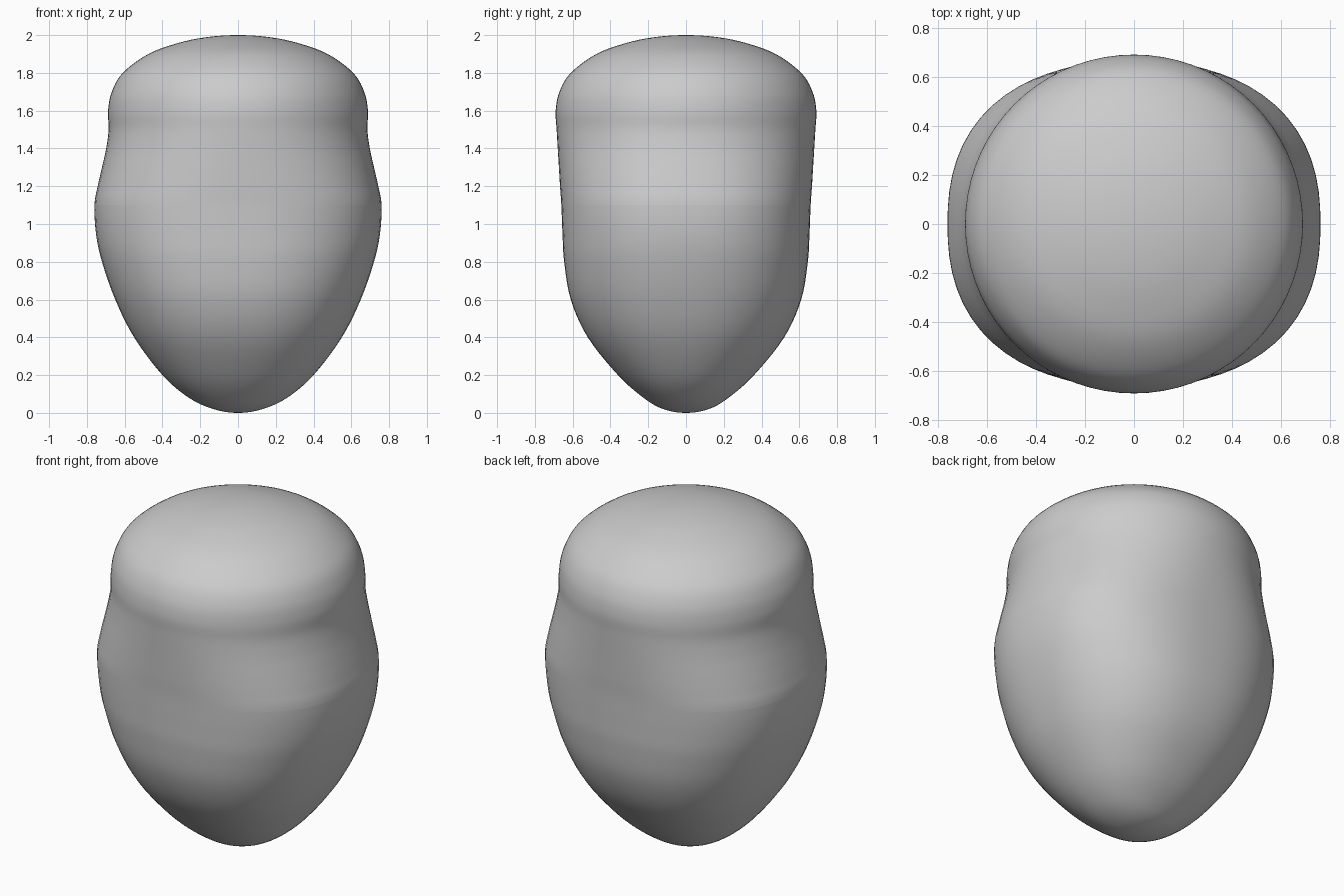
import bpy, bmesh, math

if "Cube" in bpy.data.objects:
    bpy.data.objects.remove(bpy.data.objects["Cube"])

SIDES, STEPS = 72, 5

# Profile stations: height, half width x, half depth y, roundness exponent
STATIONS = [
    (0.0, 0.0, 0.0, 2.1), (0.02, 0.13, 0.12, 2.1), (0.08, 0.26, 0.225, 2.15),
    (0.2, 0.40, 0.36, 2.2), (0.4, 0.55, 0.52, 2.25), (0.6, 0.65, 0.61, 2.3),
    (0.8, 0.72, 0.645, 2.35), (0.95, 0.752, 0.654, 2.37), (1.1, 0.76, 0.66, 2.37),
    (1.2, 0.743, 0.667, 2.3), (1.3, 0.72, 0.673, 2.22), (1.4, 0.698, 0.679, 2.13),
    (1.5, 0.685, 0.685, 2.05), (1.6, 0.688, 0.69, 2.0), (1.7, 0.668, 0.67, 2.0),
    (1.8, 0.61, 0.61, 2.0), (1.9, 0.475, 0.475, 2.0), (1.96, 0.31, 0.31, 2.0),
    (1.99, 0.16, 0.16, 2.0), (2.0, 0.0, 0.0, 2.0),
]
SEAM = 8  # station where the lower body meets the cap


def flip(s):
    return (s[0], -s[1], -s[2], s[3])


def smooth_stations():
    """Catmull-Rom curve through the stations, mirrored across the poles."""
    pts = [flip(STATIONS[1])] + STATIONS + [flip(STATIONS[-2])]
    out = []
    for i in range(1, len(pts) - 2):
        p0, p1, p2, p3 = pts[i - 1:i + 3]
        for k in range(STEPS):
            t = k / STEPS
            out.append(tuple(
                0.5 * (2 * b + (c - a) * t + (2 * a - 5 * b + 4 * c - d) * t * t
                       + (3 * b - a - 3 * c + d) * t ** 3)
                for a, b, c, d in zip(p0, p1, p2, p3)))
    return out + [STATIONS[-1]]


def shell(name, rows):
    """Loft superellipse rings, closing to a point where the width is zero."""
    bm = bmesh.new()
    rings = []
    for z, a, b, n in rows:
        if a < 1e-5:
            rings.append([bm.verts.new((0, 0, z))] * SIDES)
            continue
        ring = []
        for i in range(SIDES):
            c = math.cos(2 * math.pi * i / SIDES)
            s = math.sin(2 * math.pi * i / SIDES)
            r = (abs(c / a) ** n + abs(s / b) ** n) ** (-1 / n)
            ring.append(bm.verts.new((r * c, r * s, z)))
        rings.append(ring)
    for lo, hi in zip(rings, rings[1:]):
        for i in range(SIDES):
            j = (i + 1) % SIDES
            quad = [lo[i], lo[j], hi[j], hi[i]]
            bm.faces.new(list(dict.fromkeys(quad))).smooth = True
    mesh = bpy.data.meshes.new(name)
    bm.to_mesh(mesh)
    bm.free()
    obj = bpy.data.objects.new(name, mesh)
    bpy.context.collection.objects.link(obj)
    return obj


rows = smooth_stations()
cut = SEAM * STEPS
# Tapered lower body, and the domed cap meeting it at the seam
shell("lower_body", rows[:cut + 1])
shell("domed_cap", rows[cut:])
